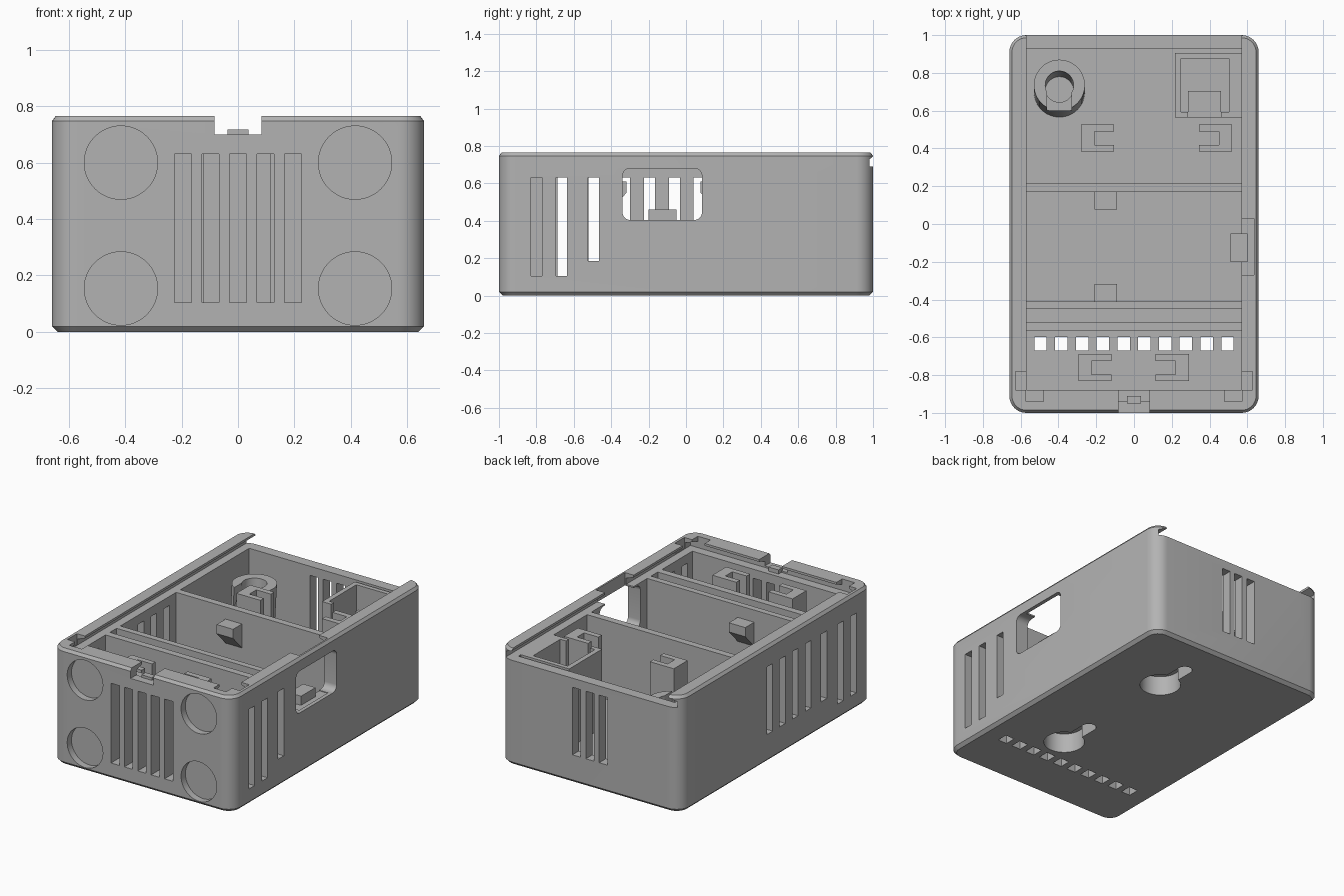
import bpy, bmesh
from math import sin, cos, pi, radians

cube = bpy.data.objects.get("Cube")
if cube:
    bpy.data.objects.remove(cube, do_unlink=True)

grey = bpy.data.materials.new("matte grey")
grey.use_nodes = True
COLOR = (0.45, 0.45, 0.45, 1)
grey.diffuse_color = COLOR
grey.node_tree.nodes["Principled BSDF"].inputs["Base Color"].default_value = COLOR


def loft(bm, rings):
    """Closed solid through a series of matching rings."""
    rows = [[bm.verts.new(p) for p in ring] for ring in rings]
    n = len(rows[0])
    faces = [bm.faces.new(rows[0][::-1]), bm.faces.new(rows[-1])]
    for a, b in zip(rows, rows[1:]):
        for i in range(n):
            j = (i + 1) % n
            faces.append(bm.faces.new((a[i], a[j], b[j], b[i])))
    bmesh.ops.recalc_face_normals(bm, faces=faces)


def box(bm, x0, x1, y0, y1, z0, z1):
    ring = [(x0, y0), (x1, y0), (x1, y1), (x0, y1)]
    loft(bm, [[(x, y, z) for x, y in ring] for z in (z0, z1)])


def rounded(w, h, r, steps=8):
    """Rounded rectangle outline with half sizes w and h."""
    pts = []
    for k, (sx, sy) in enumerate([(1, 1), (-1, 1), (-1, -1), (1, -1)]):
        for i in range(steps + 1):
            a = pi / 2 * (k + i / steps)
            pts.append((sx * (w - r) + r * cos(a), sy * (h - r) + r * sin(a)))
    return pts


def circle(cx, cy, r, n=48):
    return [(cx + r * cos(2 * pi * i / n), cy + r * sin(2 * pi * i / n)) for i in range(n)]


def finish(name, bm):
    mesh = bpy.data.meshes.new(name)
    bm.to_mesh(mesh)
    bm.free()
    mesh.materials.append(grey)
    ob = bpy.data.objects.new(name, mesh)
    bpy.context.scene.collection.objects.link(ob)
    return ob


def activate(ob):
    bpy.ops.object.select_all(action="DESELECT")
    ob.select_set(True)
    bpy.context.view_layer.objects.active = ob


def carve(ob, bm):
    """Subtract all solids in bm from the object."""
    cutter = finish("cutter", bm)
    cutter.hide_render = True
    mod = ob.modifiers.new("cut", "BOOLEAN")
    mod.operation = "DIFFERENCE"
    mod.solver = "EXACT"
    mod.use_self = True
    mod.object = cutter
    activate(ob)
    bpy.ops.object.modifier_apply(modifier=mod.name)
    bpy.data.objects.remove(cutter, do_unlink=True)
    bpy.ops.object.shade_smooth_by_angle(angle=radians(25))


W, L, H = 0.66, 1.0, 0.765
IN, LEDGE = 0.57, 0.69

# Outer case with chamfered bottom and top edges
bm = bmesh.new()
rings = []
for z, inset in [(0, 0.02), (0.02, 0), (H - 0.018, 0), (H, 0.014)]:
    rings.append([(x, y, z) for x, y in rounded(W - inset, L - inset, 0.09 - inset)])
loft(bm, rings)
case = finish("case", bm)

cut = bmesh.new()
# Four compartments, leaving the partitions between them
for y0, y1, floor in [(-0.88, -0.565, 0.09), (-0.52, -0.45, 0.17),
                      (-0.41, 0.17, 0.17), (0.215, 0.93, 0.17)]:
    box(cut, -IN, IN, y0, y1, floor, LEDGE + 0.02)

# Undercut lid channel, open at the back
channel = []
for z, x, y in [(LEDGE, 0.625, -0.94), (0.73, 0.625, -0.94), (0.75, IN, -0.88), (0.9, IN, -0.88)]:
    channel.append([(-x, y, z), (x, y, z), (x, 1.1, z), (-x, 1.1, z)])
loft(cut, channel)

# Lid locking notches at the front corners, and the latch gap
for s in (-1, 1):
    xa, xb = sorted((s * 0.5, s * 0.628))
    box(cut, xa, xb, -0.88, -0.78, LEDGE + 0.005, 0.9)
    xa, xb = sorted((s * 0.48, s * 0.572))
    box(cut, xa, xb, -0.94, -0.85, LEDGE + 0.005, 0.9)
box(cut, -0.083, 0.083, -1.1, -0.85, 0.7, 0.9)

# Side vents: three on one side, seven on the other
for i, y in enumerate([-0.8, -0.665, -0.495, -0.33, -0.195, -0.062, 0.07]):
    z0 = 0.105 if i < 2 else 0.185
    box(cut, -0.8, -0.5, y - 0.03, y + 0.03, z0, 0.63)
    if i < 3:
        box(cut, 0.5, 0.8, y - 0.03, y + 0.03, z0, 0.63)

# Front and back vents
for i in range(-2, 3):
    x = i * 0.0975
    box(cut, x - 0.03, x + 0.03, -1.1, -0.8, 0.105, 0.63)
    if abs(i) < 2:
        box(cut, x - 0.03, x + 0.03, 0.85, 1.1, 0.185, 0.63)

# Floor vents
for i in range(10):
    x = (i - 4.5) * 0.11
    box(cut, x - 0.033, x + 0.033, -0.67, -0.597, -0.1, 0.2)

# Round recesses on the front
for x in (-0.415, 0.415):
    for z in (0.154, 0.6):
        disc = circle(x, z, 0.13)
        loft(cut, [[(px, y, pz) for px, pz in disc] for y in (-1.1, -0.955)])

# Side window with rounded corners, and the relief inside the wall
window = [(y - 0.127, z + 0.542) for y, z in rounded(0.212, 0.138, 0.04)]
loft(cut, [[(x, y, z) for y, z in window] for x in (0.5, 0.8)])
box(cut, 0.5, 0.635, -0.27, 0.03, 0.4, 0.9)

# Keyhole pockets in the underside
for y in (-0.43, 0.49):
    loft(cut, [[(px, py, z) for px, py in circle(0.2, y, 0.125)] for z in (-0.1, 0.13)])
    box(cut, 0.155, 0.245, y, y + 0.24, -0.1, 0.1)
    loft(cut, [[(px, py, z) for px, py in circle(0.2, y + 0.235, 0.045, 24)] for z in (-0.1, 0.1)])
carve(case, cut)

# Latch bump in the front gap
bm = bmesh.new()
box(bm, -0.037, 0.037, -0.95, -0.91, 0.69, 0.717)
finish("latch_bump", bm)

# Board clips, C shaped in plan, in facing pairs
for name, x, y, s in [("front_clip_right", -0.295, -0.76, 1), ("front_clip_left", 0.29, -0.76, -1),
                      ("back_clip_right", -0.28, 0.455, 1), ("back_clip_left", 0.52, 0.455, -1)]:
    outline = [(0, -0.072), (0.175, -0.072), (0.175, -0.036), (0.07, -0.036),
               (0.07, 0.036), (0.175, 0.036), (0.175, 0.072), (0, 0.072)]
    bm = bmesh.new()
    loft(bm, [[(x + s * u, y + v, z) for u, v in outline] for z in (0.08, 0.68)])
    finish(name, bm)

# Hooks with a sloped underside on the partitions
for name, y, s in [("back_hook", 0.172, -1), ("front_hook", -0.412, 1)]:
    side = [(0, 0.61), (0.095, 0.61), (0.095, 0.55), (0, 0.45)]
    bm = bmesh.new()
    loft(bm, [[(x, y + s * v, z) for v, z in side] for x in (-0.21, -0.09)])
    finish(name, bm)

# Support tab under the window
bm = bmesh.new()
box(bm, 0.51, 0.6, -0.2, -0.05, 0.38, 0.46)
finish("window_tab", bm)

# Leaning tube holder with a slot at the front
bm = bmesh.new()
loft(bm, [[(x, y, z) for x, y in circle(-0.395, cy, 0.135)] for cy, z in [(0.7, 0.16), (0.735, 0.58)]])
tube = finish("tube_holder", bm)
cut = bmesh.new()
loft(cut, [[(x, y, z) for x, y in circle(-0.395, cy, 0.075)] for cy, z in [(0.705, 0.22), (0.738, 0.62)]])
box(cut, -0.46, -0.33, 0.6, 0.74, 0.4, 0.7)
carve(tube, cut)

# Open-fronted pocket in the back corner, with its block
bm = bmesh.new()
box(bm, 0.218, 0.572, 0.563, 0.905, 0.16, LEDGE)
pocket = finish("corner_pocket", bm)
cut = bmesh.new()
box(cut, 0.25, 0.502, 0.592, 0.875, 0.18, 0.9)
box(cut, 0.285, 0.46, 0.5, 0.7, 0.18, 0.9)
carve(pocket, cut)
bm = bmesh.new()
box(bm, 0.285, 0.46, 0.563, 0.705, 0.16, 0.4)
finish("pocket_block", bm)
